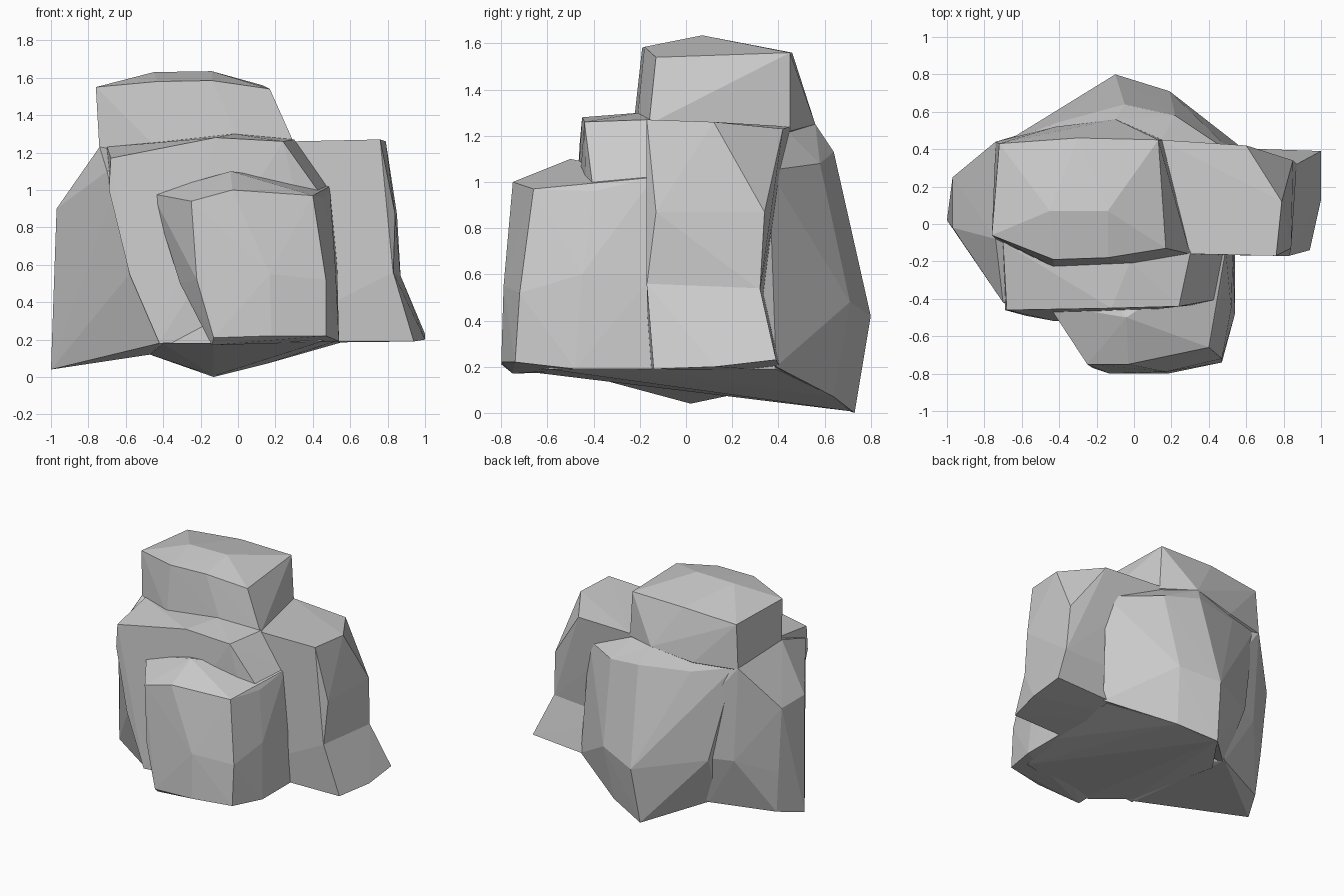
import bpy, bmesh


def chunk(name, *points):
    """Closed faceted boulder chunk: convex hull of its corner points."""
    bm = bmesh.new()
    for p in points:
        bm.verts.new(p)
    hull = bmesh.ops.convex_hull(bm, input=bm.verts[:])
    loose = {g for g in hull["geom_interior"] if isinstance(g, bmesh.types.BMVert)}
    bmesh.ops.delete(bm, geom=list(loose), context='VERTS')
    bmesh.ops.recalc_face_normals(bm, faces=bm.faces[:])
    mesh = bpy.data.meshes.new(name)
    bm.to_mesh(mesh)
    bm.free()
    ob = bpy.data.objects.new(name, mesh)
    bpy.context.collection.objects.link(ob)
    return ob


# Sloping underside, tapering up into the core
base = chunk("boulder",
             (-.47, .27, .12), (-.13, .73, .005), (.15, .64, .07), (.57, .39, .19),
             (.52, -.2, .19), (.45, -.6, .19), (-.13, -.7, .18), (-.4, -.48, .18),
             (0, .1, .7))

# Low front block
front = chunk("front_block",
              (-.46, -.43, .98), (-.25, -.75, .94), (-.03, -.75, 1.0), (.4, -.66, .97),
              (.46, -.4, .96), (-.04, -.5, 1.1), (-.31, -.55, .5), (-.22, -.77, .52),
              (.17, -.79, .55), (.47, -.72, .52), (.52, -.45, .6),
              (-.13, -.8, .21), (.18, -.8, .22), (.47, -.74, .22), (.54, -.48, .19),
              (-.14, -.75, .17), (.54, -.14, .19), (.53, -.14, .6), (.49, -.14, 1.02),
              (-.4, -.1, .95), (-.15, -.1, .2))

# Middle step behind it
middle = chunk("middle_step",
               (-.68, -.46, 1.17), (-.44, -.44, 1.2), (-.12, -.45, 1.28), (.24, -.44, 1.26),
               (.46, -.4, .95), (.3, -.16, 1.27), (-.02, -.2, 1.3), (-.44, -.2, 1.25),
               (-.7, -.1, 1.23), (-.69, -.46, 1.0), (-.58, -.49, .55), (-.42, -.52, .18),
               (.5, -.42, .2), (.5, -.1, .2), (.48, -.14, 1.02),
               (.1, .3, 1.22), (-.6, .3, 1.2), (-.4, .2, .3))

# Top block with a shallow ridge, leaning out to the back
top = chunk("top_block",
            (-.76, -.06, 1.55), (-.43, -.19, 1.58), (-.14, -.18, 1.585), (.17, -.13, 1.54),
            (-.72, .43, 1.53), (-.3, .46, 1.56), (.13, .45, 1.56),
            (-.45, .07, 1.63), (-.14, .07, 1.635),
            (-.74, -.08, 1.2), (-.43, -.23, 1.22), (0, -.21, 1.28), (.3, -.16, 1.25),
            (.15, .45, 1.22), (-.1, .56, 1.25), (-.42, .52, 1.2), (-.74, .44, 1.2),
            (-.2, .1, .9))

# Right shoulder, upper mass and flared foot
right = chunk("right_shoulder",
              (.3, -.16, 1.26), (.14, .45, 1.24), (.6, .42, 1.23), (.79, .12, 1.26),
              (.76, -.17, 1.27), (.84, -.13, .87), (.85, .34, .87), (.83, -.17, .55),
              (.87, .32, .53), (.1, -.16, .5), (.1, .35, .5))
foot = chunk("right_foot",
             (.83, -.17, .56), (.87, .32, .54), (.94, -.14, .19), (1, .13, .2),
             (1, .39, .23), (.1, -.16, .58), (.1, .33, .58), (.1, -.16, .19), (.1, .42, .18))

# Left flank
left = chunk("left_flank",
             (-.74, -.08, 1.23), (-.74, .44, 1.21), (-.97, .25, .9), (-.97, -.02, .9),
             (-1, .02, .04), (-.7, -.42, 1.1), (-.68, -.43, .95), (-.58, -.48, .55),
             (-.42, -.5, .18), (-.93, .23, .4), (-.9, .21, .09), (-.7, .43, .5),
             (-.47, .4, .12), (-.2, .6, .5), (-.2, .4, 1.2), (-.2, -.3, 1.15),
             (-.2, -.3, .25))

# Back bulge
back = chunk("back_bulge",
             (-.1, .56, 1.25), (-.42, .54, 1.14), (-.05, .64, 1.13), (.22, .58, 1.08),
             (-.1, .8, .42), (.19, .71, .48), (-.13, .73, 0), (.15, .64, .07),
             (.14, .44, 1.22), (-.7, .43, 1.2), (-.55, .52, .5), (.55, .36, 1.05),
             (.5, .36, .3), (.6, .39, .2), (-.5, .35, .13), (0, 0, .6))

# Fuse everything into one solid rock
parts = [front, middle, top, right, foot, left, back]
for part in parts:
    mod = base.modifiers.new(part.name, 'BOOLEAN')
    mod.operation = 'UNION'
    mod.solver = 'EXACT'
    mod.object = part
bpy.context.view_layer.update()
fused = bpy.data.meshes.new_from_object(
    base.evaluated_get(bpy.context.evaluated_depsgraph_get()))
base.modifiers.clear()
base.data = fused
for part in parts:
    bpy.data.objects.remove(part)
